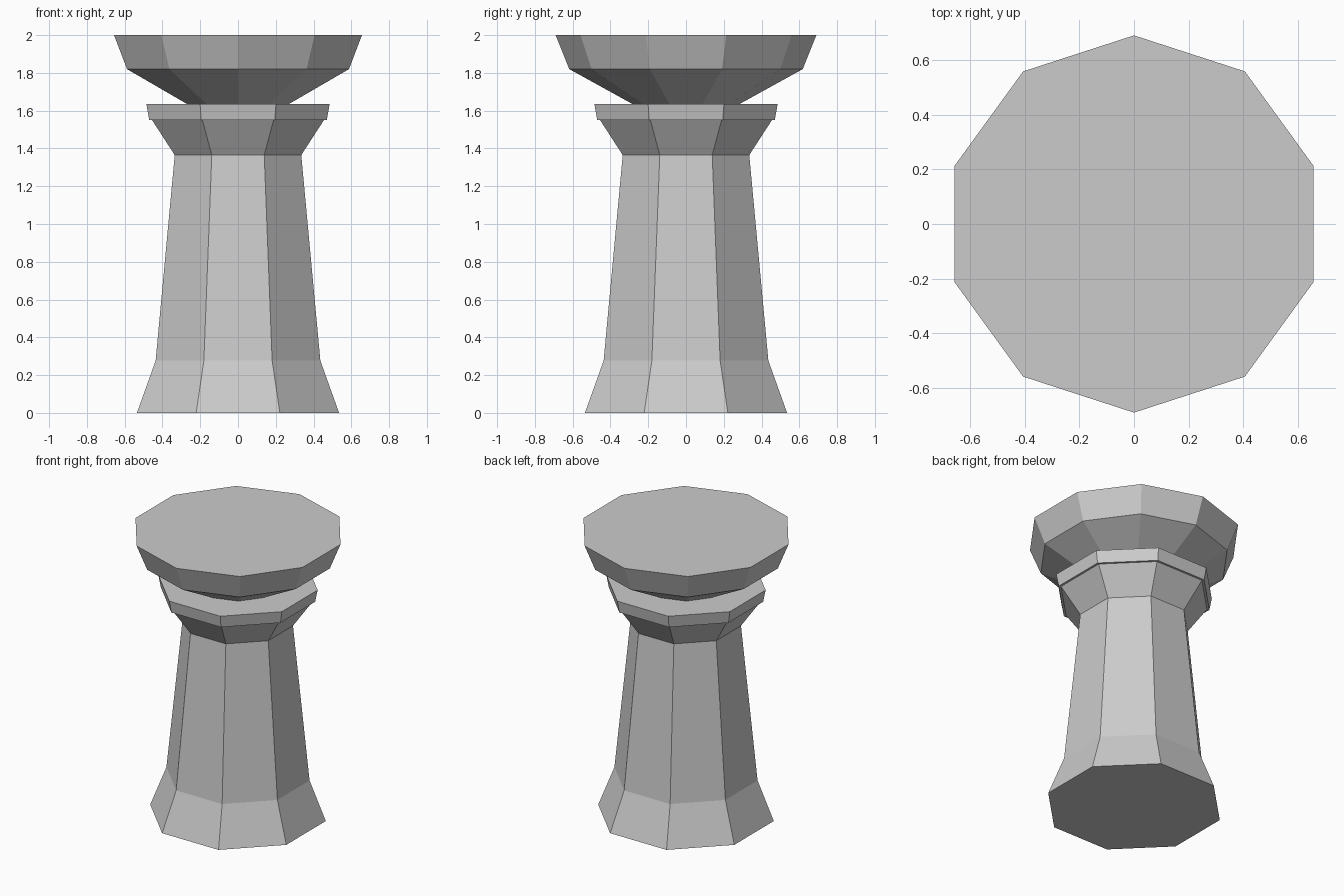
import bpy, bmesh
from math import cos, sin, pi

if "Cube" in bpy.data.objects:
    bpy.data.objects.remove(bpy.data.objects["Cube"])


def lathe(name, sides, start, profile):
    """Flat-faceted closed solid from (corner radius, z) rings."""
    bm = bmesh.new()
    rings = [[bm.verts.new((r * cos(start + 2 * pi * i / sides),
                            r * sin(start + 2 * pi * i / sides), z))
              for i in range(sides)] for r, z in profile]
    for a, b in zip(rings, rings[1:]):
        for i in range(sides):
            j = (i + 1) % sides
            bm.faces.new((a[i], a[j], b[j], b[i]))
    bm.faces.new(rings[0][::-1])
    bm.faces.new(rings[-1])
    mesh = bpy.data.meshes.new(name)
    bm.to_mesh(mesh)
    bm.free()
    obj = bpy.data.objects.new(name, mesh)
    bpy.context.collection.objects.link(obj)
    return obj


# Octagonal pedestal: half-widths across flats converted to corner radii
flats = [(0.535, 0), (0.436, 0.277), (0.335, 1.365), (0.455, 1.55),
         (0.47, 1.55), (0.485, 1.635)]
lathe("pedestal", 8, pi / 8, [(w / cos(pi / 8), z) for w, z in flats])

# Ten-sided bowl-shaped top resting on the pedestal
lathe("bowl_top", 10, pi / 2, [(0.283, 1.635), (0.618, 1.82), (0.69, 2.0)])
